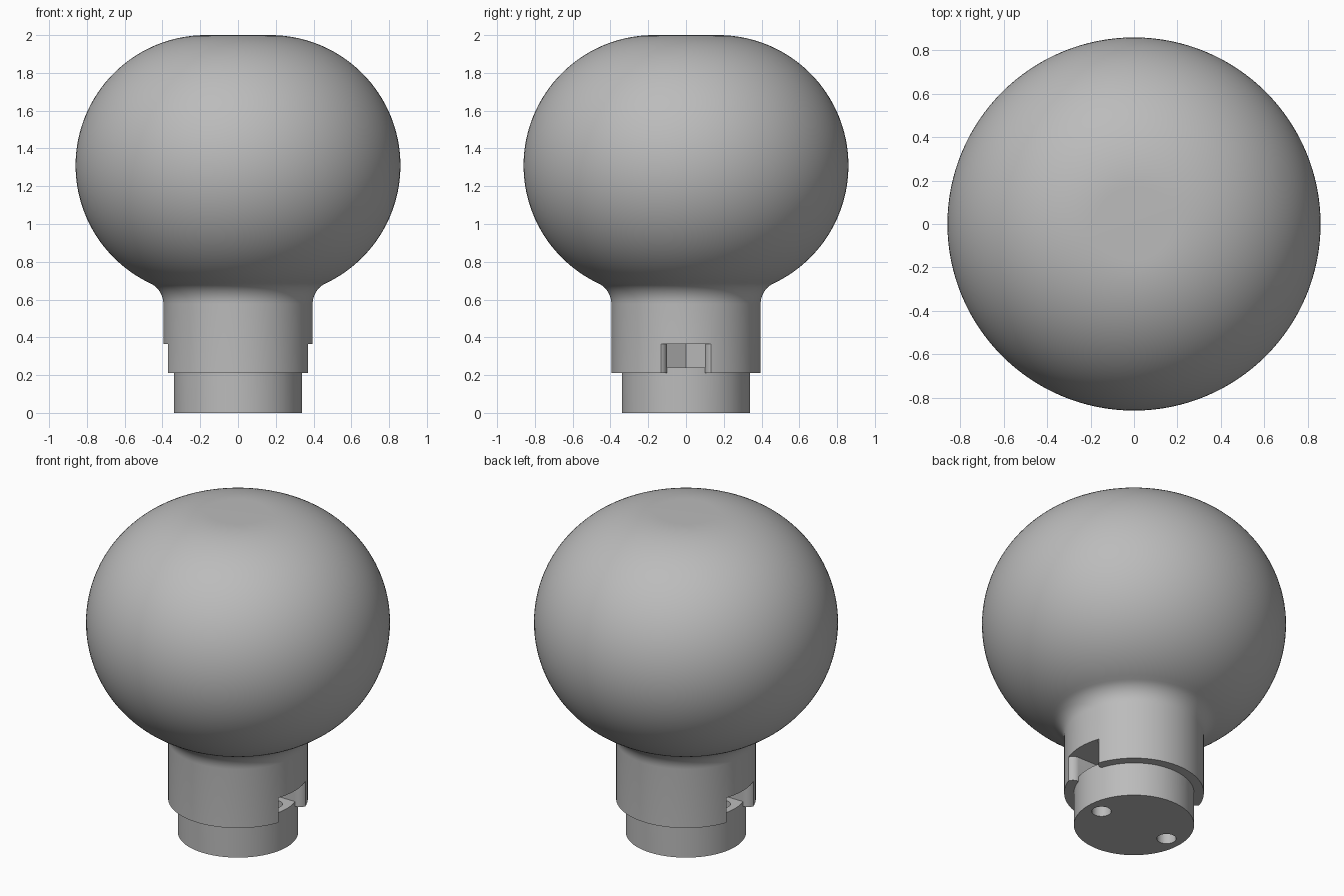
import bpy
import bmesh
from math import sin, cos, pi, radians, atan2, hypot, sqrt

cube = bpy.data.objects.get("Cube")
if cube:
    bpy.data.objects.remove(cube, do_unlink=True)

SEGMENTS = 128
NECK_R, NECK_BASE = 0.395, 0.21
PLUG_R, PLUG_TOP = 0.34, 0.24
SLOT_TOP = 0.365
HOLE_X, HOLE_R = 0.24, 0.055

grey = bpy.data.materials.new("plain grey")
grey.use_nodes = True
colour = (0.5, 0.5, 0.5, 1)
grey.diffuse_color = colour
grey.node_tree.nodes["Principled BSDF"].inputs["Base Color"].default_value = colour


def make_object(name, bm):
    bmesh.ops.recalc_face_normals(bm, faces=bm.faces)
    mesh = bpy.data.meshes.new(name)
    bm.to_mesh(mesh)
    bm.free()
    mesh.materials.append(grey)
    obj = bpy.data.objects.new(name, mesh)
    bpy.context.collection.objects.link(obj)
    return obj


def arc(cx, cy, r, start, end, steps):
    angles = [start + (end - start) * i / steps for i in range(steps + 1)]
    return [(cx + r * cos(a), cy + r * sin(a)) for a in angles]


def lathe(name, profile):
    """Turn an (r, z) profile that starts and ends on the axis."""
    bm = bmesh.new()
    verts = [bm.verts.new((r, 0, z)) for r, z in profile]
    edges = [bm.edges.new(pair) for pair in zip(verts, verts[1:])]
    bmesh.ops.spin(bm, geom=verts + edges, cent=(0, 0, 0), axis=(0, 0, 1),
                   angle=2 * pi, steps=SEGMENTS)
    bmesh.ops.remove_doubles(bm, verts=bm.verts, dist=0.0001)
    return make_object(name, bm)


def prism(name, outline, z0, z1):
    """Extrude an (x, y) outline upward."""
    bm = bmesh.new()
    face = bm.faces.new([bm.verts.new((x, y, z0)) for x, y in outline])
    geom = bmesh.ops.extrude_face_region(bm, geom=[face])["geom"]
    top = [v for v in geom if isinstance(v, bmesh.types.BMVert)]
    bmesh.ops.translate(bm, verts=top, vec=(0, 0, z1 - z0))
    return make_object(name, bm)


def combine(target, tool, operation):
    mod = target.modifiers.new(operation.title(), "BOOLEAN")
    mod.operation, mod.solver, mod.object = operation, "EXACT", tool
    bpy.context.view_layer.objects.active = target
    bpy.ops.object.modifier_apply(modifier=mod.name)
    bpy.data.objects.remove(tool, do_unlink=True)


# Knob: flat-topped round head blending through a fillet into the neck
core_r, head_z, head_r, fillet_r = 0.17, 1.31, 0.69, 0.12
fillet_x = NECK_R + fillet_r
dx = fillet_x - core_r
dz = sqrt((head_r + fillet_r) ** 2 - dx ** 2)
fillet_z = head_z - dz
join = atan2(dz, -dx)
profile = [(0, NECK_BASE), (NECK_R, NECK_BASE)]
profile += arc(fillet_x, fillet_z, fillet_r, pi, join, 10)
profile += arc(core_r, head_z, head_r, join - pi, pi / 2, 64)[1:]
profile += [(0, head_z + head_r)]
knob = lathe("knob", profile)

# Side slots: nut pocket with a pointed inner end and a rounded mouth
half, lip = 0.10, 0.05
side = [(HOLE_X - half / cos(pi / 6) / 2, half)]
side += arc(0.325, half + lip, lip, -pi / 2, 0, 8) + [(0.5, half + lip)]
tip = (HOLE_X - half / cos(pi / 6), 0)
outline = [tip] + side + [(x, -y) for x, y in reversed(side)]
for s in (1, -1):
    slot = prism("slot_cutter", [(s * x, y) for x, y in outline], 0.1, SLOT_TOP)
    combine(knob, slot, "DIFFERENCE")

# Plug: narrower foot that also forms the slot floors
plug = lathe("plug", [(0, 0), (PLUG_R, 0), (PLUG_R, PLUG_TOP), (0, PLUG_TOP)])
combine(knob, plug, "UNION")

# Screw holes from the underside into the slots
for s in (1, -1):
    ring = arc(s * HOLE_X, 0, HOLE_R, 0, 2 * pi, 32)[:-1]
    combine(knob, prism("hole_cutter", ring, -0.1, 0.3), "DIFFERENCE")

bpy.ops.object.select_all(action="DESELECT")
knob.select_set(True)
bpy.context.view_layer.objects.active = knob
bpy.ops.object.shade_smooth_by_angle(angle=radians(25))
